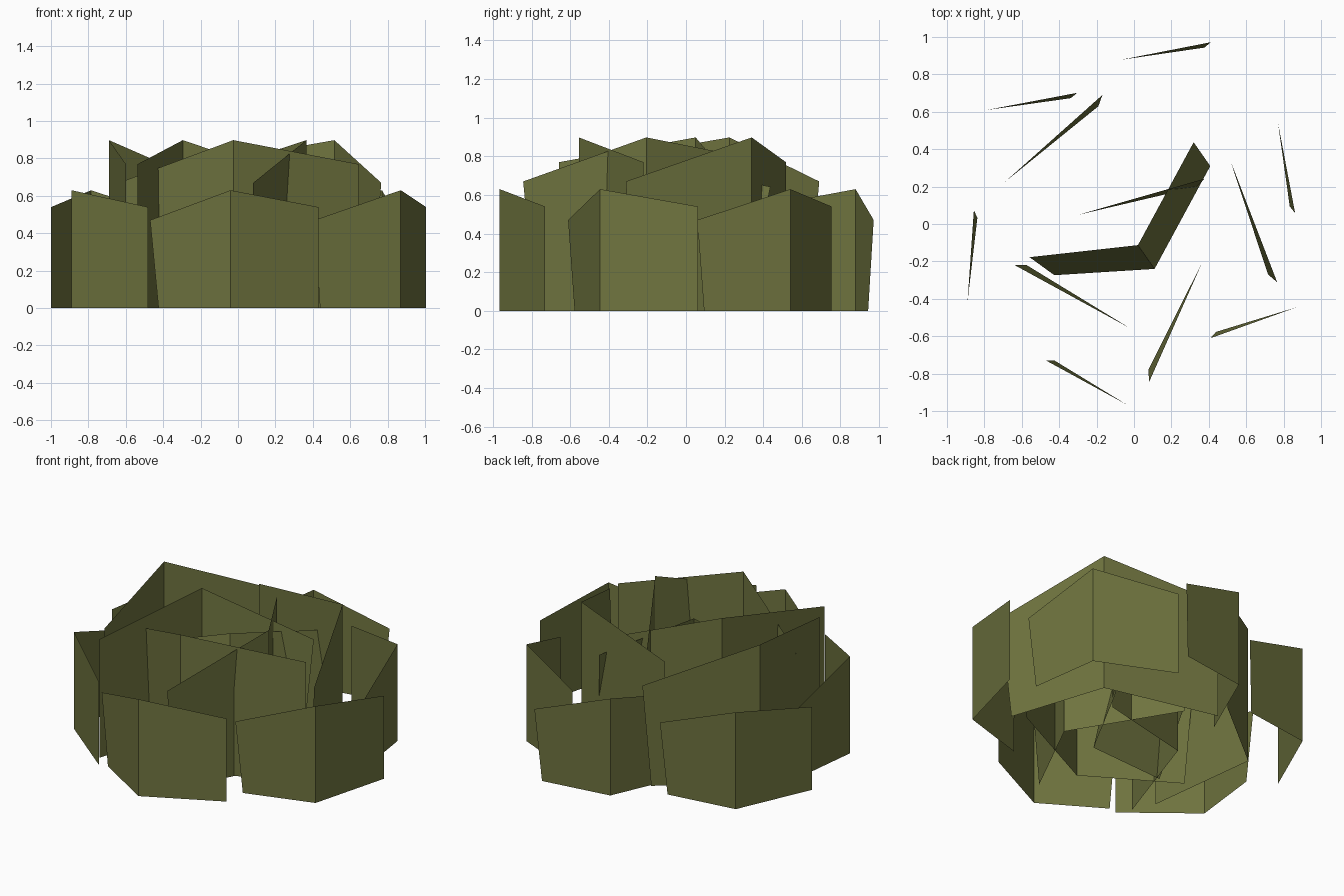
import bpy, math
from mathutils import Matrix, Vector

if "Cube" in bpy.data.objects:
    bpy.data.objects.remove(bpy.data.objects["Cube"])

leaf = bpy.data.materials.new("olive_leaf")
leaf.diffuse_color = (0.16, 0.175, 0.05, 1)
leaf.use_nodes = True
leaf.node_tree.nodes["Principled BSDF"].inputs["Base Color"].default_value = leaf.diffuse_color

# One folded foliage card: left, fold and right columns (bottom, top)
CARD = [(-0.385, 0.235, 0), (-0.43, 0.235, 0.47),
        (0, 0, 0), (0, 0, 0.63),
        (0.47, 0.235, 0), (0.47, 0.235, 0.54)]


def add_card(name, x, y, turn, size, lean=0.0):
    """Place a card with its fold at (x, y); lean shifts the top edge inward."""
    rot = Matrix.Rotation(math.radians(turn), 3, 'Z')
    verts = []
    for i, p in enumerate(CARD):
        v = Vector(p) * size
        if i % 2:
            v.y += lean
        verts.append(rot @ v + Vector((x, y, 0)))
    mesh = bpy.data.meshes.new(name)
    mesh.from_pydata(verts, [], [(0, 2, 3, 1), (2, 4, 5, 3)])
    mesh.materials.append(leaf)
    obj = bpy.data.objects.new(name, mesh)
    bpy.context.collection.objects.link(obj)


# Low outer ring: fold x, fold y, turn
outer = [(-0.04, -0.965, 0), (0.87, -0.445, 48.4), (0.77, 0.54, 129.4),
         (-0.07, 0.878, 219.7), (-0.785, 0.61, 219.4), (-0.89, -0.415, 294.7)]
for i, (x, y, turn) in enumerate(outer):
    add_card(f"outer_leaf_card_{i + 1}", x, y, turn, 1.0)

# Tall inner cards
inner = [(-0.69, 0.225, 250.4), (0.515, 0.34, 139.7), (-0.025, -0.555, 0),
         (0.365, -0.205, 94.7), (-0.295, 0.05, 224.6)]
for i, (x, y, turn) in enumerate(inner):
    add_card(f"inner_leaf_card_{i + 1}", x, y, turn, 1.425)

# Leaning centre card
add_card("centre_leaf_card", 0.11, -0.24, 35, 1.19, 0.155)
